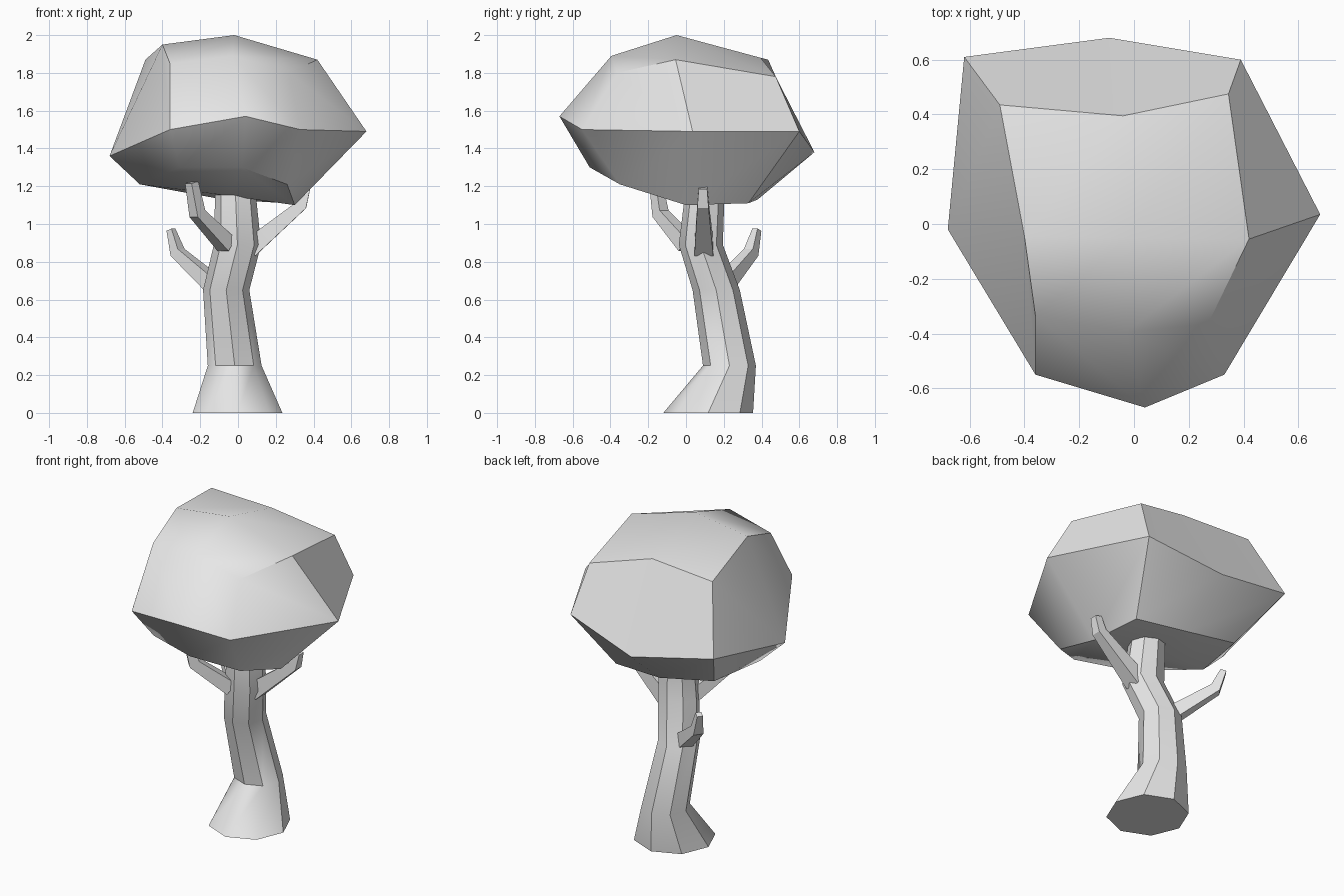
import bpy, bmesh, math
from mathutils import Vector

if "Cube" in bpy.data.objects:
    bpy.data.objects.remove(bpy.data.objects["Cube"])

grey = bpy.data.materials.new("plain grey")
grey.diffuse_color = (0.8, 0.8, 0.8, 1)
grey.use_nodes = True
grey.node_tree.nodes["Principled BSDF"].inputs["Base Color"].default_value = grey.diffuse_color


def make_object(name, bm, angle):
    bmesh.ops.recalc_face_normals(bm, faces=bm.faces)
    mesh = bpy.data.meshes.new(name)
    bm.to_mesh(mesh)
    bm.free()
    mesh.materials.append(grey)
    obj = bpy.data.objects.new(name, mesh)
    bpy.context.collection.objects.link(obj)
    bpy.ops.object.select_all(action='DESELECT')
    bpy.context.view_layer.objects.active = obj
    obj.select_set(True)
    bpy.ops.object.shade_smooth_by_angle(angle=math.radians(angle))


def loft(name, rings, angle):
    """Skin a list of equal-sized point rings and cap both ends."""
    bm = bmesh.new()
    loops = [[bm.verts.new(p) for p in ring] for ring in rings]
    n = len(loops[0])
    for a, b in zip(loops, loops[1:]):
        for i in range(n):
            j = (i + 1) % n
            bm.faces.new((a[i], a[j], b[j], b[i]))
    bm.faces.new(loops[0])
    bm.faces.new(loops[-1])
    make_object(name, bm, angle)


# Trunk: bent eight-sided column (x min, x max, y min, y max, z)
sections = [(-0.24, 0.235, -0.12, 0.355, 0), (-0.16, 0.125, 0.09, 0.37, 0.25),
            (-0.185, 0.06, 0.035, 0.285, 0.65), (-0.128, 0.122, -0.038, 0.195, 0.89),
            (-0.12, 0.09, 0.0, 0.205, 1.2)]
rings = []
for x0, x1, y0, y1, z in sections:
    rings.append([((x0 + x1) / 2 + (x1 - x0) / 2 * math.cos(k * math.pi / 4),
                   (y0 + y1) / 2 + (y1 - y0) / 2 * math.sin(k * math.pi / 4), z)
                  for k in range(8)])
loft("trunk", rings, 40)


# Branches: tapered four-sided limbs, each with one elbow
def branch(name, path, widths):
    pts = [Vector(p) for p in path]
    d0, d1 = (pts[1] - pts[0]).normalized(), (pts[2] - pts[1]).normalized()
    side = Vector((0, 0, 1)).cross(d0).normalized()
    rings = []
    for p, d, w in zip(pts, (d0, (d0 + d1).normalized(), d1), widths):
        up = d.cross(side).normalized()
        rings.append([p + (side * a + up * b) * w / 2
                      for a, b in ((1, 1), (-1, 1), (-1, -1), (1, -1))])
    loft(name, rings, 20)


branch("front_branch", [(-0.06, 0.01, 0.89), (-0.215, -0.135, 1.055), (-0.245, -0.16, 1.22)],
       (0.085, 0.065, 0.05))
branch("right_branch", [(0.06, 0.095, 0.87), (0.335, 0.09, 1.10), (0.36, 0.09, 1.19)],
       (0.1, 0.06, 0.045))
branch("left_back_branch", [(-0.13, 0.20, 0.68), (-0.32, 0.345, 0.85), (-0.355, 0.375, 0.97)],
       (0.085, 0.06, 0.035))

# Canopy: lumpy ball from a cube-like cage; top and bottom are 3 x 3 grids,
# rows run front to back, columns left to right
top = [[(-0.36, -0.335, 1.85), (-0.03, -0.395, 1.89), (0.27, -0.365, 1.80)],
       [(-0.40, -0.045, 1.95), (-0.02, -0.05, 2.0), (0.42, -0.055, 1.87)],
       [(-0.49, 0.435, 1.87), (-0.04, 0.395, 1.88), (0.345, 0.475, 1.78)]]
bottom = [[(-0.31, -0.40, 1.30), (0.02, -0.51, 1.30), (0.26, -0.35, 1.21)],
          [(-0.52, 0.0, 1.21), (-0.05, 0.02, 1.15), (0.30, 0.0, 1.10)],
          [(-0.45, 0.36, 1.20), (-0.08, 0.38, 1.13), (0.26, 0.33, 1.11)]]
middle = [(-0.36, -0.55, 1.50), (0.04, -0.67, 1.57), (0.33, -0.55, 1.50), (0.68, 0.035, 1.49),
          (0.39, 0.60, 1.49), (-0.09, 0.68, 1.38), (-0.62, 0.61, 1.48), (-0.68, -0.02, 1.36)]
rim = [(0, 0), (0, 1), (0, 2), (1, 2), (2, 2), (2, 1), (2, 0), (1, 0)]

bm = bmesh.new()
upper, lower = ([[bm.verts.new(p) for p in row] for row in grid] for grid in (top, bottom))
belt = [bm.verts.new(p) for p in middle]
for grid in (upper, lower):
    for r in range(2):
        for c in range(2):
            bm.faces.new((grid[r][c], grid[r][c + 1], grid[r + 1][c + 1], grid[r + 1][c]))
    for i in range(8):
        (r0, c0), (r1, c1) = rim[i], rim[(i + 1) % 8]
        bm.faces.new((grid[r0][c0], grid[r1][c1], belt[(i + 1) % 8], belt[i]))
make_object("canopy", bm, 40)
